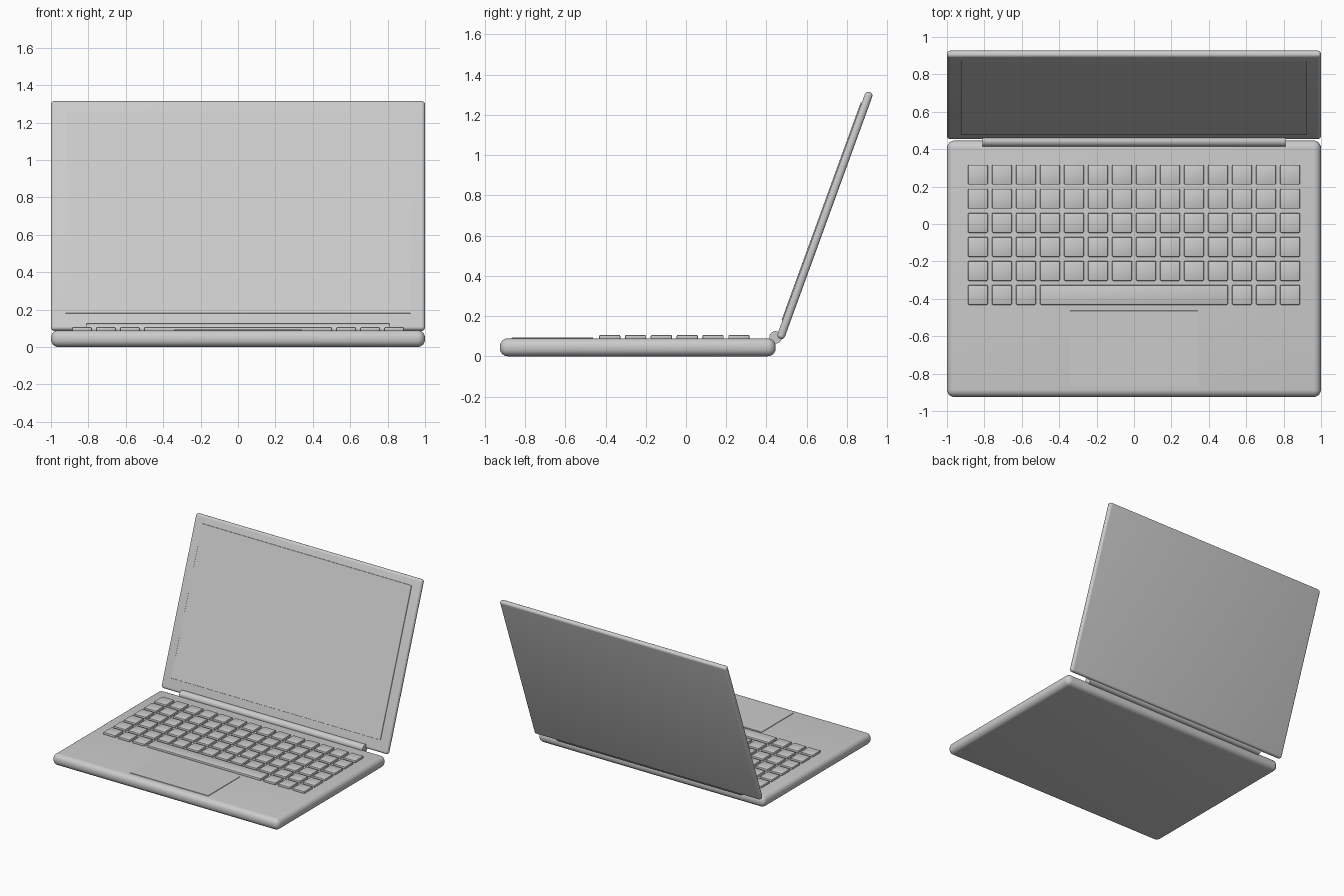
import bpy, math
from mathutils import Matrix, Vector

if "Cube" in bpy.data.objects:
    bpy.data.objects.remove(bpy.data.objects["Cube"])


def box(name, lo, hi, bevel=0.0, segs=3, frame=None):
    """Rounded box between two corners, optionally placed in a tilted frame."""
    lo, hi = Vector(lo), Vector(hi)
    bpy.ops.mesh.primitive_cube_add(size=1)
    ob = bpy.context.object
    ob.name = name
    ob.data.transform(Matrix.Translation((lo + hi) / 2) @ Matrix.Diagonal((*(hi - lo), 1)))
    if frame:
        ob.matrix_world = frame
    if bevel:
        mod = ob.modifiers.new("round", 'BEVEL')
        mod.width = bevel
        mod.segments = segs
        bpy.ops.object.modifier_apply(modifier=mod.name)
    bpy.ops.object.shade_smooth_by_angle(angle=math.radians(35))
    return ob


# Base and trackpad
TOP = 0.089
box("base", (-1, -0.925, 0), (1, 0.446, TOP), 0.04, 6)
box("trackpad", (-0.343, -0.866, TOP - 0.01), (0.343, -0.463, TOP + 0.004), 0.001, 1)

# Keyboard: 14 columns by 6 rows, with a space bar across eight columns
PITCH, KEY = 0.1284, 0.106


def key(name, c0, c1, row):
    x0, x1 = [(c - 6.5) * PITCH for c in (c0, c1)]
    y = 0.263 - row * PITCH
    h = KEY / 2
    box(name, (x0 - h, y - h, TOP - 0.005), (x1 + h, y + h, TOP + 0.017), 0.006, 2)


for row in range(6):
    for col in range(14):
        if row < 5 or col < 3 or col > 10:
            key(f"key_{row}_{col}", col, col, row)
key("space_bar", 3, 10, 5)

# Hinge barrel
bpy.ops.mesh.primitive_cylinder_add(vertices=32, radius=0.031, depth=1.62,
                                    location=(0, 0.445, 0.094),
                                    rotation=(0, math.pi / 2, 0))
bpy.context.object.name = "hinge"
bpy.ops.object.shade_smooth_by_angle(angle=math.radians(35))

# Lid and screen, leaning back 20 degrees
lean = Matrix.Translation((0, 0.474, 0.106)) @ Matrix.Rotation(math.radians(-20), 4, 'X')
T = 0.0195
box("lid", (-1, -T, -T), (1, T, 1.265 + T), 0.018, 5, lean)
box("screen", (-0.923, -T - 0.005, 0.07), (0.923, -T + 0.005, 1.222), 0.001, 1, lean)
